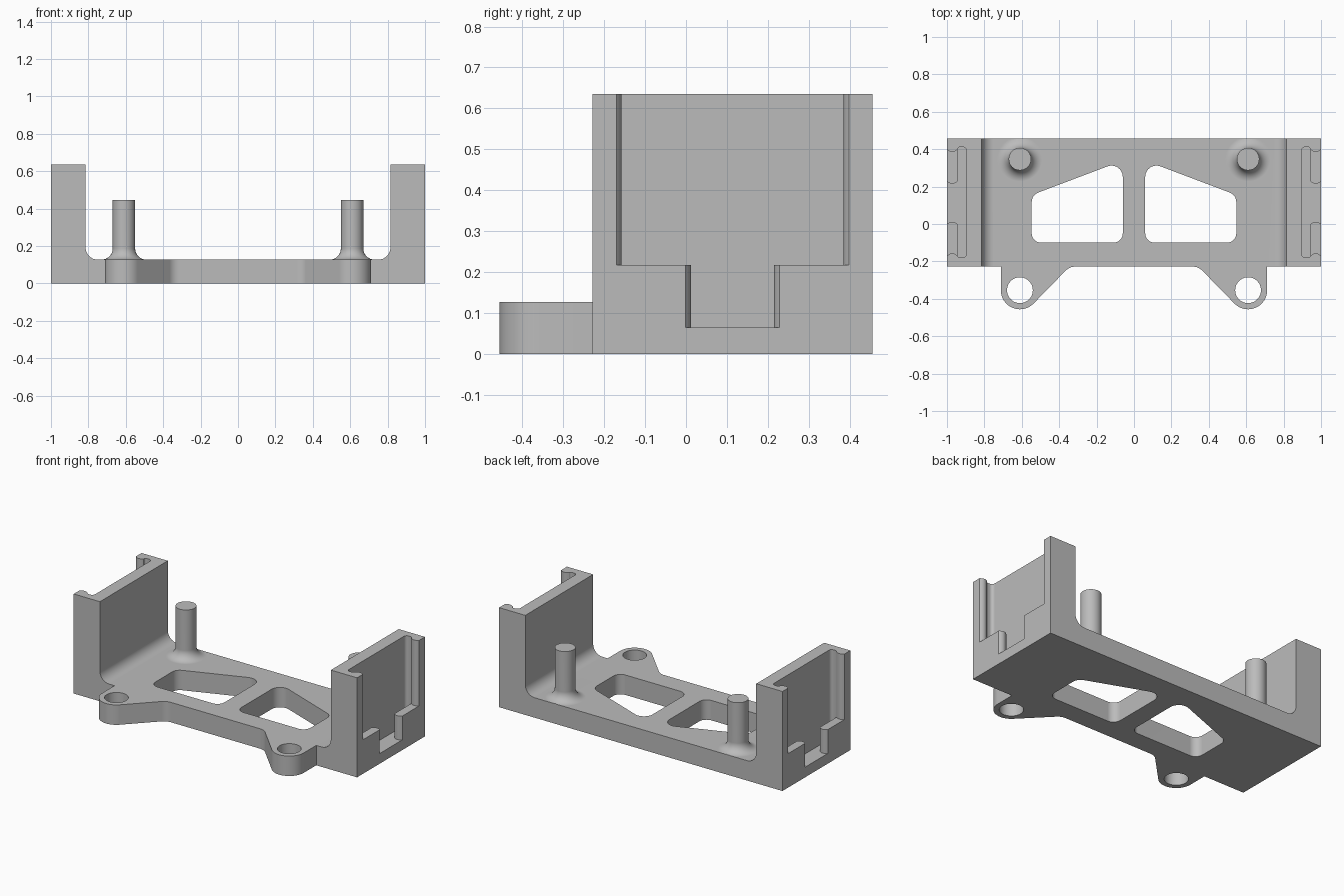
import bpy, bmesh
from math import sin, cos, pi, radians
from mathutils import Vector

cube = bpy.data.objects.get("Cube")
if cube:
    bpy.data.objects.remove(cube, do_unlink=True)

grey = bpy.data.materials.new("plain_grey")
grey.use_nodes = True
colour = (0.5, 0.5, 0.5, 1)
grey.diffuse_color = colour
grey.node_tree.nodes["Principled BSDF"].inputs["Base Color"].default_value = colour

FRONT, BACK = -0.228, 0.456
PLATE, TOP = 0.127, 0.635


def finish(name, bm):
    bmesh.ops.recalc_face_normals(bm, faces=bm.faces)
    mesh = bpy.data.meshes.new(name)
    bm.to_mesh(mesh)
    bm.free()
    mesh.materials.append(grey)
    obj = bpy.data.objects.new(name, mesh)
    bpy.context.collection.objects.link(obj)
    return obj


def prism(name, points, lo, hi, axis="z", side=1):
    """Extrude a closed outline along z (x, y points) or y (x, z points)."""
    bm = bmesh.new()
    place = (lambda x, y: (side * x, y, lo)) if axis == "z" else (lambda x, z: (side * x, lo, z))
    face = bm.faces.new([bm.verts.new(place(*p)) for p in points])
    new = bmesh.ops.extrude_face_region(bm, geom=[face])["geom"]
    step = Vector((0, 0, hi - lo)) if axis == "z" else Vector((0, hi - lo, 0))
    bmesh.ops.translate(bm, vec=step, verts=[v for v in new if isinstance(v, bmesh.types.BMVert)])
    return finish(name, bm)


def arc(cx, cy, r, start, end, n=12):
    return [(cx + r * cos(radians(start + (end - start) * i / n)),
             cy + r * sin(radians(start + (end - start) * i / n))) for i in range(n + 1)]


def rounded(corners, n=8):
    """Round each (x, y, radius) corner of a polygon."""
    out = []
    for i, (x, y, r) in enumerate(corners):
        p = Vector((x, y))
        if not r:
            out.append((x, y))
            continue
        a = (Vector(corners[i - 1][:2]) - p).normalized()
        b = (Vector(corners[(i + 1) % len(corners)][:2]) - p).normalized()
        half = a.angle(b) / 2
        centre = p + (a + b).normalized() * (r / sin(half))
        reach = r * cos(half) / sin(half)
        u, v = p + a * reach - centre, p + b * reach - centre
        sweep = u.angle(v)
        for k in range(n + 1):
            t = k / n
            q = centre + (u * sin((1 - t) * sweep) + v * sin(t * sweep)) / sin(sweep)
            out.append((q.x, q.y))
    return out


def combine(body, other, operation):
    mod = body.modifiers.new("join", "BOOLEAN")
    mod.operation, mod.object, mod.solver = operation, other, "EXACT"
    bpy.context.view_layer.objects.active = body
    bpy.ops.object.modifier_apply(modifier=mod.name)
    bpy.data.objects.remove(other, do_unlink=True)


def opening(y0, y1):
    """Outline of a gap in the outer wall between two bull-nosed ends."""
    ts = [i / 5 - 1 for i in range(11)]
    upper = [(0.972 + 0.028 * t, y1 - 0.013 * (1 - t * t)) for t in ts]
    lower = [(0.972 + 0.028 * t, y0 + 0.013 * (1 - t * t)) for t in reversed(ts)]
    return [(0.925, y1)] + upper + [(1.05, y1), (1.05, y0)] + lower + [(0.925, y0)]


# U-shaped bracket: plate and two end walls with filleted inner corners
body = prism("bracket", rounded([
    (-1, 0, 0), (1, 0, 0), (1, TOP, 0), (0.815, TOP, 0), (0.815, PLATE, 0.065),
    (-0.815, PLATE, 0.065), (-0.815, TOP, 0), (-1, TOP, 0)]), FRONT, BACK, "y")

for s in (-1, 1):
    # Mounting ear with a diagonal web
    ear = [(0.712, FRONT + 0.03), (0.712, FRONT)] + arc(0.61, -0.354, 0.102, 0, -135, 20)
    ear += arc(0.315, FRONT - 0.07, 0.07, 45, 90, 6) + [(0.315, FRONT + 0.03)]
    combine(body, prism("ear", ear, 0, PLATE, "z", s), "UNION")
    combine(body, prism("ear_hole", arc(0.61, -0.354, 0.069, 0, 352.5, 47), -0.1, 0.3, "z", s),
            "DIFFERENCE")

    # Peg with a flared foot, trimmed at the back edge
    outline = [(0.12, 0.09)] + [(0.12 - 0.06 * sin(a), PLATE + 0.06 * (1 - cos(a)))
                                for a in [i * pi / 16 for i in range(9)]] + [(0.06, 0.445)]
    bm = bmesh.new()
    rings = [[bm.verts.new((s * 0.61 + x, min(0.347 + y, BACK - 0.001), z))
              for x, y in arc(0, 0, r, 0, 352.5, 47)] for r, z in outline]
    for low, high in zip(rings, rings[1:]):
        for i in range(48):
            bm.faces.new((low[i - 1], low[i], high[i], high[i - 1]))
    bm.faces.new(rings[0])
    bm.faces.new(rings[-1])
    combine(body, finish("peg", bm), "UNION")

    # Lightening window in the plate
    window = rounded([(0.06, -0.1, 0.05), (0.547, -0.1, 0.05),
                      (0.547, 0.155, 0.055), (0.06, 0.339, 0.06)])
    combine(body, prism("window", window, -0.1, 0.3, "z", s), "DIFFERENCE")

    # Board slot, side opening and lower notch in the end wall
    slot = rounded([(0.896, -0.18, 0.02), (0.944, -0.18, 0.015),
                    (0.944, 0.412, 0.015), (0.896, 0.412, 0.02)], 5)
    combine(body, prism("slot", slot, 0.065, 0.8, "z", s), "DIFFERENCE")
    combine(body, prism("opening", opening(-0.17, 0.398), 0.217, 0.8, "z", s), "DIFFERENCE")
    combine(body, prism("notch", opening(-0.001, 0.228), 0.065, 0.7, "z", s), "DIFFERENCE")

# Smooth the fillets and round parts, keep edges crisp
bpy.ops.object.select_all(action="DESELECT")
body.select_set(True)
bpy.context.view_layer.objects.active = body
bpy.ops.object.shade_smooth_by_angle(angle=radians(30))
weighted = body.modifiers.new("even_shading", "WEIGHTED_NORMAL")
weighted.keep_sharp = True
